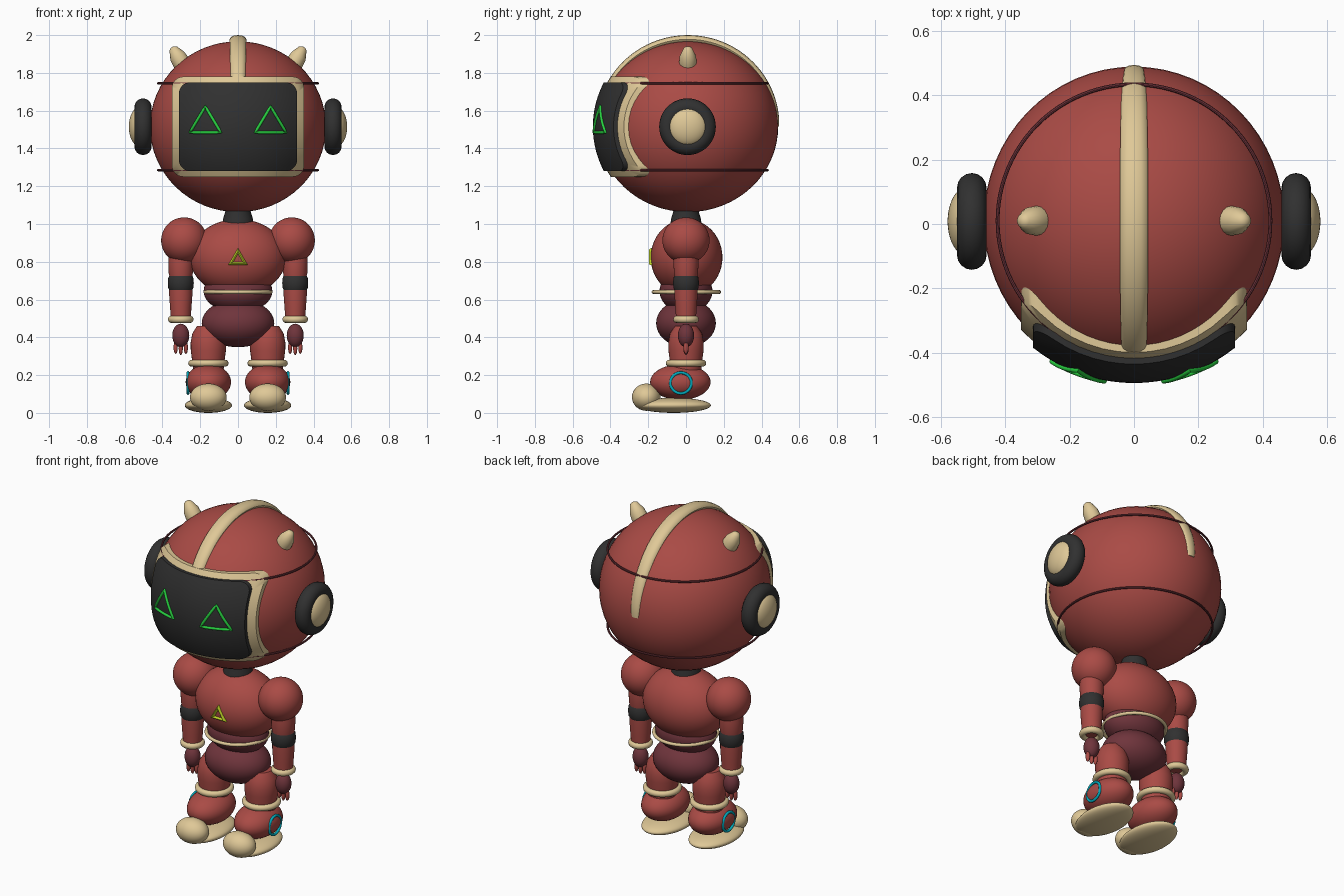
import bpy, bmesh
from math import sin, cos, pi, sqrt, radians
from mathutils import Matrix, Vector

cube = bpy.data.objects.get("Cube")
if cube:
    bpy.data.objects.remove(cube, do_unlink=True)


def material(name, r, g, b):
    m = bpy.data.materials.new(name)
    m.use_nodes = True
    m.diffuse_color = (r, g, b, 1)
    m.node_tree.nodes["Principled BSDF"].inputs["Base Color"].default_value = (r, g, b, 1)
    return m


RED = material("brick red", .40, .07, .06)
MAROON = material("dark maroon", .16, .035, .045)
CREAM = material("cream", .74, .58, .31)
BLACK = material("charcoal", .03, .03, .03)
GREEN = material("bright green", .02, .62, .05)
LIME = material("lime yellow", .52, .66, .02)
CYAN = material("cyan", .0, .40, .50)

made = []


def finish(name, bm, mat, matrix=None):
    bmesh.ops.recalc_face_normals(bm, faces=bm.faces)
    me = bpy.data.meshes.new(name)
    bm.to_mesh(me)
    bm.free()
    if matrix is not None:
        me.transform(matrix)
    me.materials.append(mat)
    ob = bpy.data.objects.new(name, me)
    bpy.context.collection.objects.link(ob)
    made.append(ob)
    return ob


def ball(name, centre, radii, mat, segs=48):
    bm = bmesh.new()
    bmesh.ops.create_uvsphere(bm, u_segments=segs, v_segments=segs // 2, radius=1)
    return finish(name, bm, mat, Matrix.Translation(centre) @ Matrix.Diagonal((*radii, 1)))


def loft(name, rings, mat, closed=False, matrix=None):
    """Skin a run of equal rings; cap the ends, or join them into a loop."""
    bm = bmesh.new()
    vs = [[bm.verts.new(p) for p in ring] for ring in rings]
    n = len(vs[0])
    pairs = list(zip(vs, vs[1:] + vs[:1]))
    for a, b in pairs if closed else pairs[:-1]:
        for i in range(n):
            j = (i + 1) % n
            bm.faces.new((a[i], a[j], b[j], b[i]))
    if not closed:
        bm.faces.new(vs[0])
        bm.faces.new(vs[-1])
    return finish(name, bm, mat, matrix)


def lathe(name, profile, centre, mat, axis=(0, 0, 1), segs=32):
    rings = [[(r * cos(2 * pi * i / segs), r * sin(2 * pi * i / segs), z)
              for i in range(segs)] for r, z in profile]
    turn = Vector((0, 0, 1)).rotation_difference(Vector(axis)).to_matrix().to_4x4()
    return loft(name, rings, mat, matrix=Matrix.Translation(centre) @ turn)


def ring(name, centre, major, minor, mat, rot=None, segs=64, sides=12):
    """Torus around z, turned by rot; three segments give a triangle."""
    rings = []
    for i in range(segs):
        a = 2 * pi * i / segs
        rings.append([((major + minor * cos(t)) * cos(a), (major + minor * cos(t)) * sin(a),
                       minor * sin(t)) for t in (2 * pi * k / sides for k in range(sides))])
    m = Matrix.Translation(centre) @ (rot if rot else Matrix())
    return loft(name, rings, mat, True, m)


HEAD = Vector((0, .01, 1.515))


def on_dome(x, z, radius):
    return HEAD + Vector((x, -sqrt(radius ** 2 - x * x - z * z), z))


def panel(name, hw, hz, corner, radius, depth, mat):
    """Rounded rectangle wrapped on a dome in front of the head."""
    arc = []
    for k, (sx, sz) in enumerate(((1, 1), (-1, 1), (-1, -1), (1, -1))):
        for i in range(8):
            a = pi / 2 * (k + i / 7)
            arc.append((sx * (hw - corner) + corner * cos(a), sz * (hz - corner) + corner * sin(a)))
    outline = []
    for i, (x, z) in enumerate(arc):
        outline.append((x, z))
        if i % 8 == 7:
            nx, nz = arc[(i + 1) % len(arc)]
            outline += [(x + (nx - x) * k / 12, z + (nz - z) * k / 12) for k in range(1, 12)]
    rings = [[on_dome(x * s / 12, z * s / 12, radius) for x, z in outline]
             for s in (.2, 1, 2, 3, 4, 5, 6, 7, 8, 9, 10, 11, 12)]
    rings.append([p + Vector((0, depth, 0)) for p in rings[-1]])
    return loft(name, rings, mat)


def tube(name, points, radius, mat, cyclic=False, tapers=None, widen=1):
    cu = bpy.data.curves.new(name, 'CURVE')
    cu.dimensions = '3D'
    cu.bevel_depth = radius
    cu.bevel_resolution = 4
    cu.use_fill_caps = True
    sp = cu.splines.new('POLY')
    sp.points.add(len(points) - 1)
    for i, p in enumerate(points):
        sp.points[i].co = (*p, 1)
        sp.points[i].radius = tapers[i] if tapers else 1
    sp.use_cyclic_u = cyclic
    temp = bpy.data.objects.new(name + "_path", cu)
    bpy.context.collection.objects.link(temp)
    bpy.context.view_layer.update()
    bm = bmesh.new()
    bm.from_mesh(temp.to_mesh())
    temp.to_mesh_clear()
    bpy.data.objects.remove(temp, do_unlink=True)
    bmesh.ops.remove_doubles(bm, verts=bm.verts, dist=1e-5)
    return finish(name, bm, mat, Matrix.Diagonal((widen, 1, 1, 1)))


# Head shell, seams and crest
ball("head", HEAD, (.466, .478, .452), RED, 64)
for label, dz in (("upper", .23), ("lower", -.23)):
    ring(label + "_head_seam", HEAD + Vector((0, 0, dz)), .423, .006, MAROON, segs=96, sides=8)
steps = [i / 48 for i in range(49)]
tube("head_crest", [HEAD + Vector((0, -.469 * cos(pi * t), .463 * sin(pi * t))) for t in steps],
     .022, CREAM, tapers=[.65 + .35 * sin(pi * t) ** .7 if 0 < t < 1 else .6 for t in steps], widen=2)

# Face
panel("visor_frame", .35, .265, .06, .487, .07, CREAM)
panel("visor_screen", .313, .235, .06, .503, .07, BLACK)

# Neck and trunk
lathe("neck", [(.083, 1.0), (.078, 1.03), (.066, 1.07), (.066, 1.1)], (0, 0, 0), BLACK)
ball("chest", (0, .003, .823), (.255, .19, .203), RED)
ball("waist", (0, 0, .645), (.182, .14, .115), MAROON)
ring("belt", (0, .002, .64), .174, .010, CREAM)
ball("pelvis", (0, 0, .475), (.192, .158, .127), MAROON)
ring("chest_emblem", (0, -.181, .813), .044, .016, LIME,
     Matrix.Rotation(pi / 2, 4, 'X') @ Matrix.Rotation(pi / 2, 4, 'Z'), segs=3)

for side, s in (("left", 1), ("right", -1)):
    # Eye outline, horn and ear
    tri = [(s * .173, .107), (s * .173 - .082, -.03), (s * .173 + .082, -.03)]
    path = [on_dome(x + (u - x) * k / 8, z + (w - z) * k / 8, .506)
            for (x, z), (u, w) in zip(tri, tri[1:] + tri[:1]) for k in range(8)]
    tube(side + "_eye", path, .008, GREEN, cyclic=True)
    lathe(side + "_horn", [(.046, -.02), (.046, .03), (.043, .065), (.022, .112), (.008, .12)],
          (s * .288, .01, 1.833), CREAM, (s * .5, 0, .866), 16)
    quarter = Matrix.Rotation(radians(90), 4, 'Y')
    ring(side + "_ear_pad", (s * .503, .008, 1.515), .104, .046, BLACK, quarter, 48, 16)
    ball(side + "_ear_cap", (s * .52, .008, 1.515), (.058, .105, .105), CREAM)

    # Arm
    ball(side + "_shoulder", (s * .285, 0, .913), (.122, .125, .122), RED)
    x = s * .303
    lathe(side + "_upper_arm", [(.055, .70), (.064, .74), (.066, .80), (.06, .88)], (x, 0, 0), RED)
    lathe(side + "_elbow", [(.058, .645), (.066, .66), (.069, .688), (.066, .716), (.058, .731)],
          (x, 0, 0), BLACK)
    lathe(side + "_forearm", [(.052, .49), (.056, .55), (.061, .62), (.061, .66)], (x, 0, 0), RED)
    ring(side + "_cuff", (x, 0, .495), .049, .019, CREAM, segs=40)
    ball(side + "_hand", (x, 0, .41), (.045, .043, .062), MAROON, 32)
    for k, label in ((-1, "inner"), (0, "middle"), (1, "outer")):
        ball(f"{side}_{label}_finger", (x + s * k * .027, 0, .346 - .006 * (k == 0)),
             (.011, .014, .034), RED, 16)

    # Leg
    x = s * .157
    lathe(side + "_thigh", [(.06, .46), (.085, .42), (.094, .37), (.093, .33), (.085, .27), (.08, .22)],
          (x, 0, 0), RED)
    ring(side + "_knee_band", (x, 0, .263), .089, .018, CREAM)

    # Foot
    ball(side + "_boot", (x, -.03, .163), (.12, .16, .094), RED)
    ball(side + "_sole", (x, -.065, .04), (.125, .197, .04), CREAM)
    ball(side + "_toe_cap", (x, -.21, .083), (.097, .076, .072), CREAM)
    ring(side + "_boot_light", (s * .265, -.027, .158), .055, .008, CYAN, quarter, 48, 10)

# Smooth shading with sharp edges kept
bpy.ops.object.select_all(action='DESELECT')
for ob in made:
    ob.select_set(True)
bpy.context.view_layer.objects.active = made[0]
bpy.ops.object.shade_smooth_by_angle(angle=radians(40))
